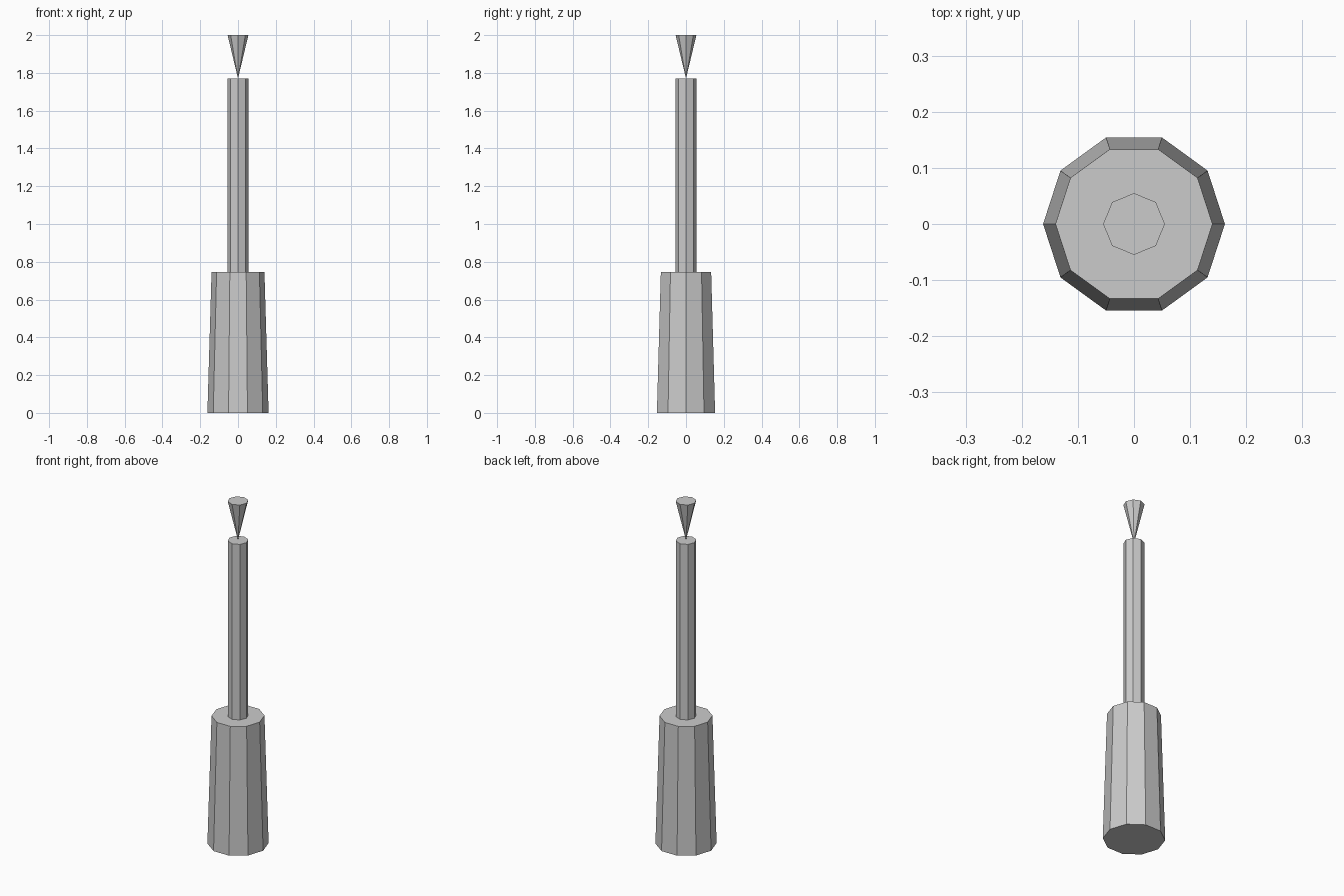
import bpy
import math

if "Cube" in bpy.data.objects:
    bpy.data.objects.remove(bpy.data.objects["Cube"])


def frustum(name, sides, r_bottom, r_top, z0, z1):
    # flat-shaded tapered prism with a corner on the +x axis
    bpy.ops.mesh.primitive_cone_add(vertices=sides, radius1=r_bottom, radius2=r_top,
                                    depth=z1 - z0, location=(0, 0, (z0 + z1) / 2))
    ob = bpy.context.object
    ob.name = name
    # primitive starts its first corner on +y
    ob.rotation_euler.z = -math.pi / 2
    return ob


# ten-sided tapered grip
frustum("handle", 10, 0.162, 0.14, 0.0, 0.745)
# eight-sided rod
frustum("shaft", 8, 0.055, 0.055, 0.745, 1.77)
# inverted eight-sided cone, its point resting on the rod
frustum("tip", 8, 0.0, 0.055, 1.77, 2.0)
